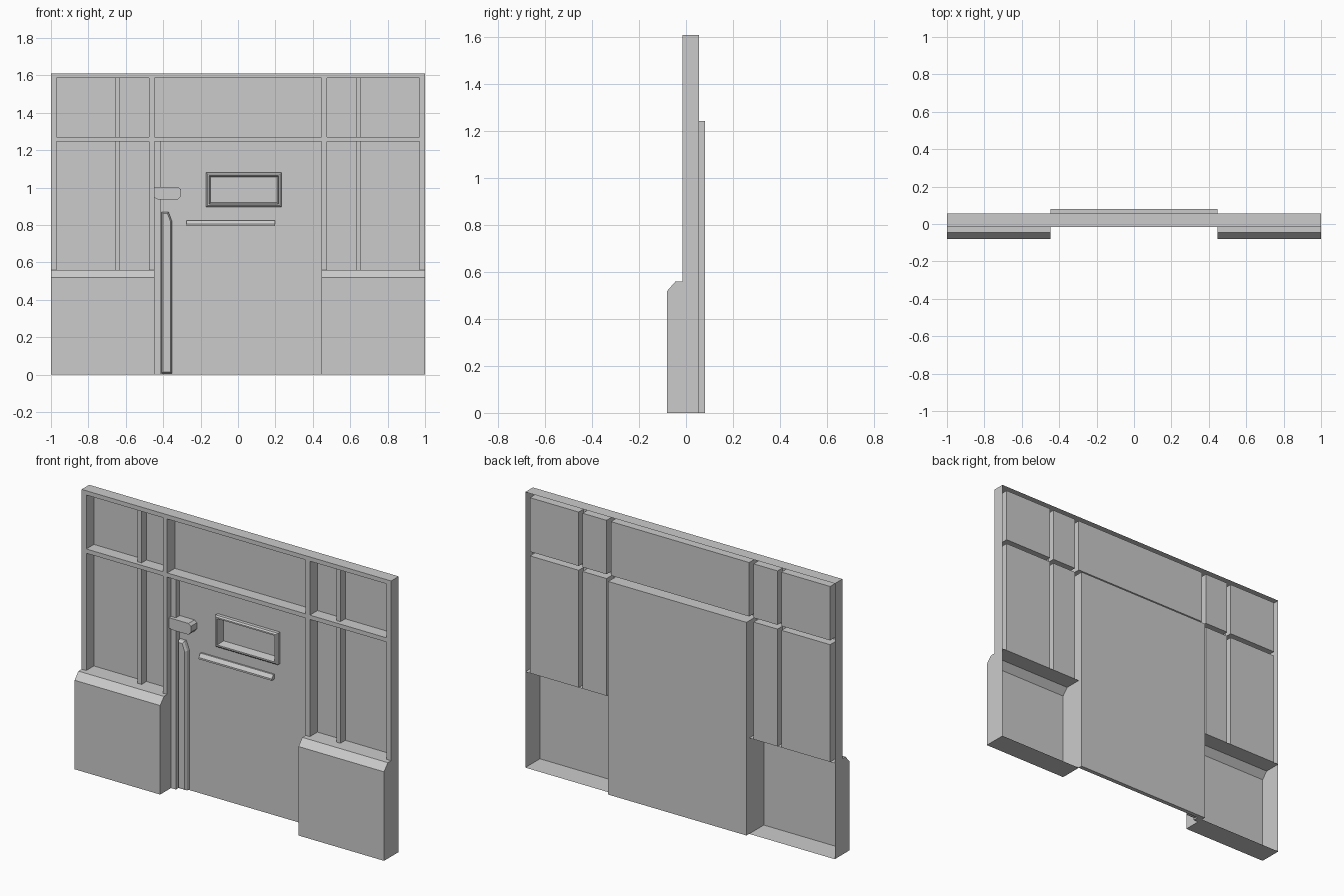
import bpy, bmesh, math

if "Cube" in bpy.data.objects:
    bpy.data.objects.remove(bpy.data.objects["Cube"])

FRONT, PANE, MULL, BACK = -0.015, 0.055, 0.01, 0.08   # y depths of the layers
DOOR_X, DOOR_Z = 0.447, 1.245


def finish(name, bm):
    bmesh.ops.remove_doubles(bm, verts=bm.verts, dist=1e-5)
    bmesh.ops.recalc_face_normals(bm, faces=bm.faces)
    me = bpy.data.meshes.new(name)
    bm.to_mesh(me)
    bm.free()
    ob = bpy.data.objects.new(name, me)
    bpy.context.collection.objects.link(ob)
    return ob


def face(bm, pts):
    return bm.faces.new([bm.verts.new(p) for p in pts])


def relief(name, xs, zs, rows, rim):
    """Thin pressed sheet: one y depth per grid cell, walls at every step."""
    bm = bmesh.new()
    nx, nz = len(xs) - 1, len(zs) - 1

    def depth(i, j):
        d = rows[j][i] if 0 <= i < nx and 0 <= j < nz else None
        return rim if d is None else d
    for j in range(nz):
        for i in range(nx):
            d = rows[j][i]
            if d is not None:
                face(bm, [(xs[i], d, zs[j]), (xs[i + 1], d, zs[j]),
                          (xs[i + 1], d, zs[j + 1]), (xs[i], d, zs[j + 1])])
    for j in range(nz):
        for i in range(nx + 1):
            a, b = depth(i - 1, j), depth(i, j)
            if abs(a - b) > 1e-5:
                face(bm, [(xs[i], a, zs[j]), (xs[i], b, zs[j]),
                          (xs[i], b, zs[j + 1]), (xs[i], a, zs[j + 1])])
    for j in range(nz + 1):
        for i in range(nx):
            a, b = depth(i, j - 1), depth(i, j)
            if abs(a - b) > 1e-5:
                face(bm, [(xs[i], a, zs[j]), (xs[i + 1], a, zs[j]),
                          (xs[i + 1], b, zs[j]), (xs[i], b, zs[j])])
    return finish(name, bm)


def extrude_x(name, profile, x0, x1, open_back=False):
    """(y, z) profile swept along x with end caps; the back can stay open."""
    bm = bmesh.new()
    n = len(profile)
    for k in range(n - 1 if open_back else n):
        (ya, za), (yb, zb) = profile[k], profile[(k + 1) % n]
        face(bm, [(x0, ya, za), (x1, ya, za), (x1, yb, zb), (x0, yb, zb)])
    for x in (x0, x1):
        face(bm, [(x, y, z) for y, z in profile])
    return finish(name, bm)


def prism_y(name, outline, y_front, y_back, inset=0.0, lift=0.0):
    """(x, z) outline extruded in y, with an optional inset front face."""
    bm = bmesh.new()
    front = face(bm, [(x, y_front, z) for x, z in outline])
    face(bm, [(x, y_back, z) for x, z in outline])
    n = len(outline)
    for k in range(n):
        (xa, za), (xb, zb) = outline[k], outline[(k + 1) % n]
        face(bm, [(xa, y_front, za), (xb, y_front, zb),
                  (xb, y_back, zb), (xa, y_back, za)])
    bmesh.ops.remove_doubles(bm, verts=bm.verts, dist=1e-5)
    bmesh.ops.recalc_face_normals(bm, faces=bm.faces)
    if inset:
        bmesh.ops.inset_region(bm, faces=[front], thickness=inset, depth=lift,
                               use_even_offset=True)
    return finish(name, bm)


# Framed wall: bars, shallow mullions, recessed panes, doorway
half = [1, 0.97, 0.655, 0.63, 0.475, DOOR_X]
xs = [-x for x in half] + half[::-1]
zs = [0, 0.56, DOOR_Z, 1.27, 1.585, 1.61]
side = [FRONT, PANE, MULL, PANE, FRONT]
solid = [FRONT] * 11
relief("wall_frame", xs, zs, [
    [None] * 11,
    side + [None] + side,
    solid,
    side + [PANE] + side,
    solid], PANE)

# Door sheet with recessed window
relief("door", [-DOOR_X, -0.15, 0.213, DOOR_X], [0, 0.915, 1.06, DOOR_Z],
       [[PANE] * 3, [PANE, 0.076, PANE], [PANE] * 3], BACK)
prism_y("door_back", [(-DOOR_X, 0), (DOOR_X, 0), (DOOR_X, DOOR_Z), (-DOOR_X, DOOR_Z)],
        0.079, BACK)

# Hollow lower skirts with chamfered top
skirt = [(PANE, 0), (-0.08, 0), (-0.08, 0.52), (-0.045, 0.56), (PANE, 0.56)]
for label, a, b in (("left", -1, -DOOR_X), ("right", DOOR_X, 1)):
    ob = extrude_x("skirt_" + label, skirt, a, b, open_back=True)

# Window surround: rectangular ring with a bevelled lip
bm = bmesh.new()
rings = []
for inset, y in ((0, PANE), (0, 0.035), (0.008, 0.028), (0.016, 0.028), (0.024, 0.076)):
    x0, x1, z0, z1 = -0.17 + inset, 0.233 - inset, 0.895 + inset, 1.08 - inset
    rings.append([(x0, y, z0), (x1, y, z0), (x1, y, z1), (x0, y, z1)])
for r, s in zip(rings, rings[1:]):
    for k in range(4):
        m = (k + 1) % 4
        face(bm, [r[k], r[m], s[m], s[k]])
finish("window_surround", bm)

# Door ledge below the window
extrude_x("door_ledge", [(PANE, 0.795), (0.03, 0.795), (0.03, 0.805), (0.045, 0.825),
                         (PANE, 0.825)], -0.275, 0.197)

# Door jamb strip, upright lock bar and latch on the left
prism_y("door_jamb", [(-DOOR_X, 0), (-0.415, 0), (-0.415, DOOR_Z), (-DOOR_X, DOOR_Z)],
        0.02, PANE)
prism_y("lock_bar", [(-0.41, 0.005), (-0.353, 0.005), (-0.353, 0.82), (-0.372, 0.87),
                     (-0.41, 0.87)], 0.035, PANE, 0.008, 0.012)
prism_y("door_latch", [(-DOOR_X, 0.945), (-0.43, 0.937), (-0.32, 0.937), (-0.305, 0.955),
                       (-0.305, 0.99), (-0.32, 1.003), (-DOOR_X, 1.003)], 0.0, PANE)

# Side walls of the doorway between the bars and the door
for label, x in (("left", -DOOR_X), ("right", DOOR_X)):
    bm = bmesh.new()
    face(bm, [(x, PANE, 0), (x, BACK, 0), (x, BACK, DOOR_Z), (x, PANE, DOOR_Z)])
    finish("doorway_reveal_" + label, bm)
